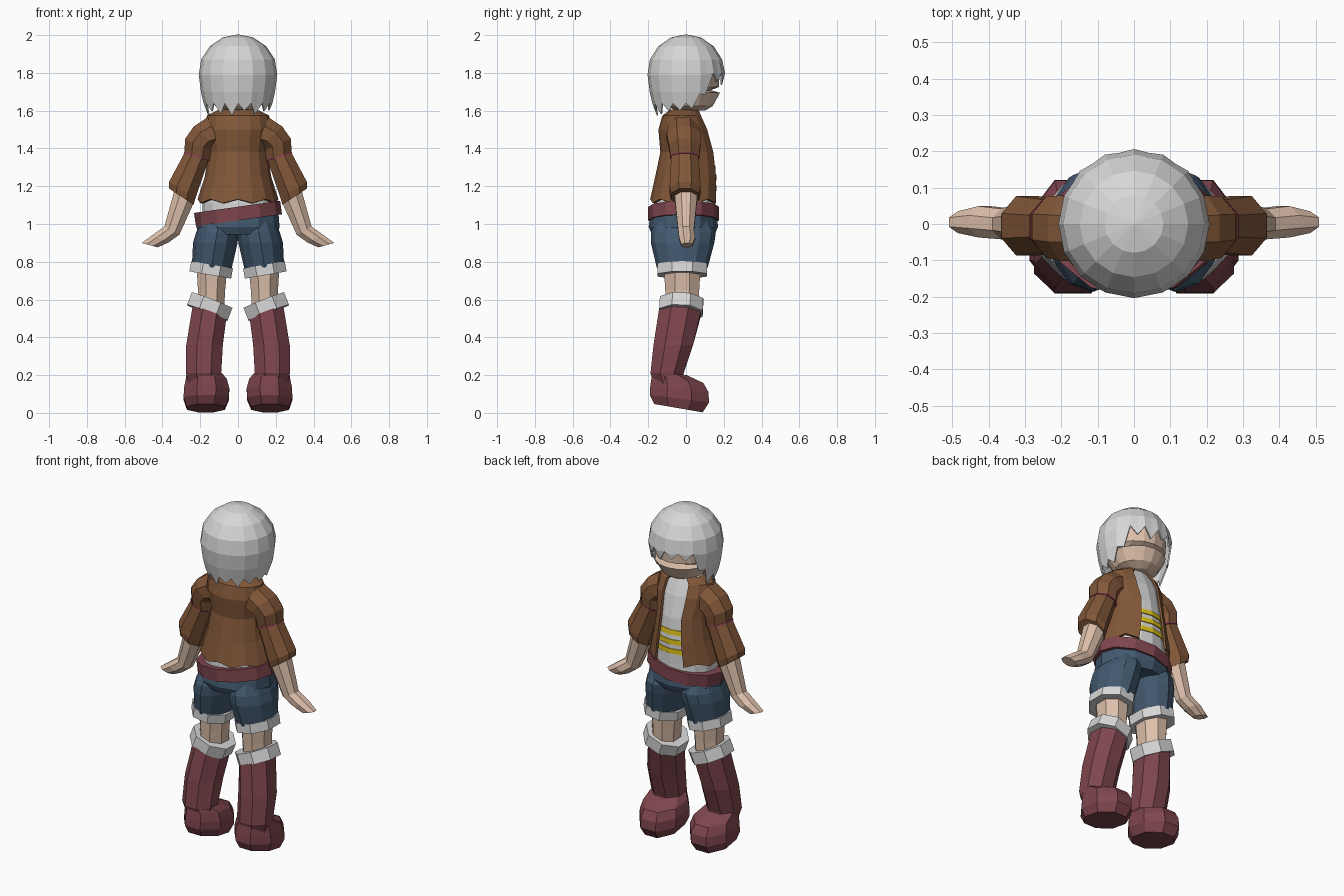
import bpy, bmesh, math, random
from mathutils import Vector, Euler

if "Cube" in bpy.data.objects:
    bpy.data.objects.remove(bpy.data.objects["Cube"])
random.seed(4)


def material(name, r, g, b):
    m = bpy.data.materials.new(name)
    m.diffuse_color = (r, g, b, 1)
    m.use_nodes = True
    m.node_tree.nodes["Principled BSDF"].inputs["Base Color"].default_value = m.diffuse_color
    return m


GREY = material("light grey", .68, .68, .68)
BROWN = material("brown leather", .22, .095, .04)
RED = material("dark red", .21, .06, .075)
BLUE = material("denim blue", .055, .1, .16)
SKIN = material("skin", .72, .52, .40)
YELLOW = material("yellow", .75, .55, .01)
PINK = material("pink thread", .3, .05, .1)


def ring(c, rx, ry, a=0, b=0, n=8, arc=None):
    """Flat-sided elliptical section; a tilts it about y, b about x. arc = (start, end) in degrees."""
    rot = Euler((b, a, 0)).to_matrix()
    if arc:
        angles = [math.radians(arc[0] + (arc[1] - arc[0]) * i / n) for i in range(n + 1)]
        k = 1
    else:
        off = .5 if n == 8 else 0
        k = 1 / math.cos(math.pi / n) if n == 8 else 1
        angles = [2 * math.pi * (i + off) / n for i in range(n)]
    return [Vector(c) + rot @ Vector((rx * k * math.cos(t), ry * k * math.sin(t), 0)) for t in angles]


def loft(name, rings, mat, closed=True, caps=True, mirror=False, thick=0):
    bm = bmesh.new()
    rows = [[bm.verts.new(p) for p in r] for r in rings]
    n = len(rows[0])
    for lo, hi in zip(rows, rows[1:]):
        for i in range(n if closed else n - 1):
            j = (i + 1) % n
            bm.faces.new((lo[i], lo[j], hi[j], hi[i]))
    if caps and closed:
        bm.faces.new(rows[0])
        bm.faces.new(rows[-1])
    bmesh.ops.remove_doubles(bm, verts=bm.verts, dist=.0005)
    bmesh.ops.recalc_face_normals(bm, faces=bm.faces)
    me = bpy.data.meshes.new(name)
    bm.to_mesh(me)
    bm.free()
    me.materials.append(mat)
    ob = bpy.data.objects.new(name, me)
    bpy.context.collection.objects.link(ob)
    if thick:
        s = ob.modifiers.new("thickness", 'SOLIDIFY')
        s.thickness, s.offset = thick, 0
    if mirror:
        ob.modifiers.new("mirror", 'MIRROR').use_mirror_merge = False
    return ob


def band(name, c, rx, ry, h, mat, a=0, b=0, n=8, mirror=True):
    """Short tilted collar around a limb."""
    up = Euler((b, a, 0)).to_matrix() @ Vector((0, 0, h / 2))
    c = Vector(c)
    return loft(name, [ring(c - up, rx, ry, a, b, n), ring(c + up, rx, ry, a, b, n)], mat, mirror=mirror)


# Boots
loft("boot_shaft", [ring((.175, -.09, .14), .085, .07),
                    ring((.182, -.10, .21), .093, .088),
                    ring((.177, -.067, .36), .097, .105),
                    ring((.15, -.03, .54), .095, .112, -.37)], RED, mirror=True)
loft("boot_foot", [ring((.17, -.04, .025), .10, .13, 0, -.17),
                   ring((.168, -.035, .075), .12, .158, 0, -.13),
                   ring((.166, -.035, .125), .12, .155, 0, -.1),
                   ring((.168, -.045, .175), .108, .138, 0, -.12),
                   ring((.18, -.09, .21), .092, .092, 0, -.1)], RED, mirror=True)
band("boot_cuff", (.15, -.025, .563), .115, .115, .07, GREY, -.37, -.05)

# Bare legs
loft("leg", [ring((.145, -.02, .52), .07, .085), ring((.14, -.02, .65), .072, .09),
             ring((.137, -.02, .82), .085, .1)], SKIN, mirror=True)

# Shorts
loft("shorts_leg", [ring((.14, -.02, .77), .105, .135, -.15, 0, 12), ring((.12, -.018, .90), .118, .168, 0, 0, 12),
                    ring((.11, -.014, .955), .112, .172, 0, 0, 12), ring((.1, -.014, 1.02), .095, .14, 0, 0, 12)],
     BLUE, mirror=True)
loft("shorts_hip", [ring((0, -.014, .945), .21, .165, n=12), ring((0, -.014, .985), .22, .184, n=12),
                    ring((0, -.013, 1.05), .215, .175, n=12)], BLUE)
band("shorts_cuff", (.142, -.02, .757), .112, .132, .055, GREY, -.17)

# Belt
band("belt", (0, -.0125, 1.055), .23, .1875, .072, RED, -.14, 0, 12, False)

# Torso profile: z, centre y, half width, half depth
PROFILE = [(1.04, -.006, .205, .18), (1.11, -.006, .208, .178), (1.25, .007, .17, .164), (1.38, .012, .15, .142),
           (1.50, -.01, .17, .13), (1.57, -.0175, .16, .103), (1.60, -.005, .10, .075)]


def torso(z, scale=1.0, n=16, arc=None):
    for p, q in zip(PROFILE, PROFILE[1:]):
        if p[0] <= z <= q[0]:
            t = (z - p[0]) / (q[0] - p[0])
            cy, rx, ry = (p[k] + (q[k] - p[k]) * t for k in (1, 2, 3))
            return ring((0, cy, z), rx * scale, ry * scale, n=n, arc=arc)


# Shirt with three stripes on the chest side
levels = [p[0] for p in PROFILE]
loft("shirt", [torso(z, .91) for z in levels], GREY)
for k in range(3):
    z = 1.175 + k * .055
    loft(f"shirt_stripe_{k + 1}", [torso(z + d, .925, 4, (45, 135)) for d in (0, .028)],
         YELLOW, closed=False, thick=.006)

# Open jacket with an uneven hem
rows = [torso(z, 1.0, 14, (116, 424)) for z in levels[1:]]
for i, p in enumerate(rows[0]):
    p.z += .02 * (i % 2)
loft("jacket", rows, BROWN, closed=False, thick=.012)

# Sleeves
loft("upper_sleeve", [ring((.216, -.006, 1.355), .07, .076, -.3), ring((.212, -.008, 1.42), .075, .085, -.4),
                      ring((.178, -.012, 1.462), .078, .09, -.75), ring((.125, -.015, 1.485), .088, .085, -1.15)],
     BROWN, mirror=True)
loft("lower_sleeve", [ring((.30, -.005, 1.145), .078, .075, -.58), ring((.295, -.005, 1.18), .082, .082, -.55),
                      ring((.218, -.006, 1.36), .066, .072, -.35)], BROWN, mirror=True)
band("sleeve_seam", (.217, -.006, 1.357), .073, .078, .008, PINK, -.3)

# Forearms and mitten hands
loft("forearm_hand", [ring((.467, .005, .888), .044, .03, -.27), ring((.41, .006, .922), .048, .043, -.4),
                      ring((.35, .0, .965), .045, .042, -.5), ring((.28, 0, 1.16), .062, .062, -.55)],
     SKIN, mirror=True)

# Neck and head, with a narrow groove across the face
loft("neck", [ring((0, -.005, 1.5), .055, .05), ring((0, .0, 1.66), .055, .05)], SKIN)
HEAD = [(1.60, .06, -.05, .10), (1.625, .12, -.10, .142), (1.695, .16, -.15, .18), (1.708, .158, -.15, .13),
        (1.725, .165, -.155, .174), (1.80, .17, -.16, .178), (1.92, .11, -.11, .11)]
loft("head", [ring((0, (b + f) / 2, z), rx, (f - b) / 2, n=16) for z, rx, b, f in HEAD], SKIN)

# Hair: faceted dome with a ragged lower edge and a short fringe over the face
COLS, SIDES, EQ = 32, 16, 1.79


def hair_point(i, z):
    r = math.sqrt(max(0, .21 ** 2 - (z - EQ) ** 2)) if z > EQ else .207 - .037 * ((EQ - z) / .19) ** 1.5
    step = COLS // SIDES
    t, k = (i % step) / step, i // step
    p, q = (Vector((math.cos(2 * math.pi * j / SIDES), math.sin(2 * math.pi * j / SIDES), 0)) for j in (k, k + 1))
    v = p.lerp(q, t) * r
    return Vector((v.x * .985, v.y * .965, z))


def hair_edge(i):
    phi = abs((360 * i / COLS - 90 + 180) % 360 - 180)
    if phi < 52:
        base = 1.80
    else:
        base = 1.74 - .1 * min(1, (phi - 52) / 30)
    return base - (i % 2) * random.uniform(.035, .07)


edge = [hair_edge(i) for i in range(COLS)]
heights = [EQ + .21 * math.sin(math.radians(e)) for e in (90, 67.5, 45, 22.5, 0)] + [1.70, 0]
loft("hair", [[hair_point(i, max(z, edge[i])) for i in range(COLS)] for z in heights], GREY,
     caps=False, thick=.008)
